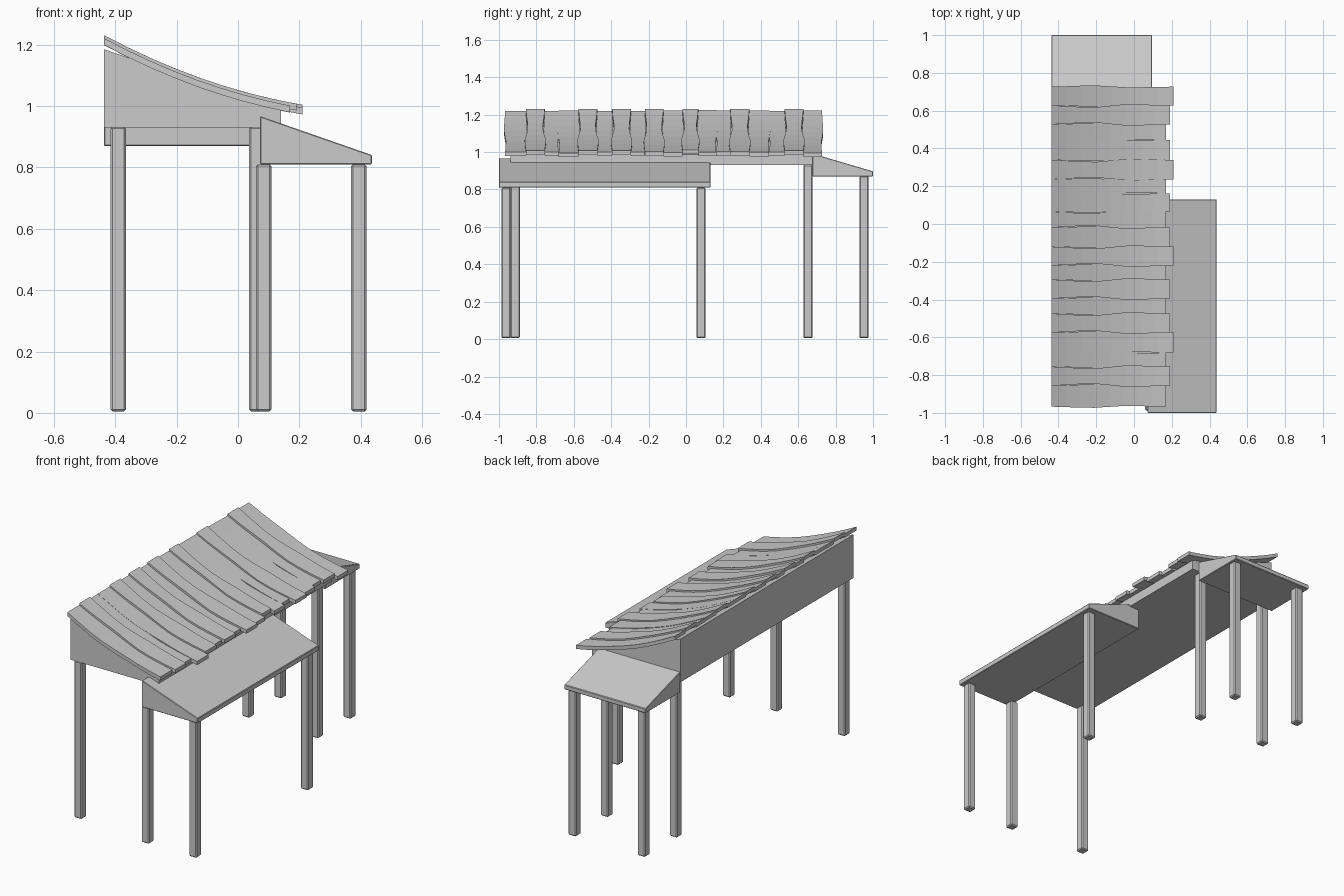
import bpy, bmesh, random
from mathutils import Vector

if "Cube" in bpy.data.objects:
    bpy.data.objects.remove(bpy.data.objects["Cube"])

random.seed(4)


def finish(name, bm, bevel=0.0):
    bmesh.ops.recalc_face_normals(bm, faces=bm.faces)
    me = bpy.data.meshes.new(name)
    bm.to_mesh(me)
    bm.free()
    ob = bpy.data.objects.new(name, me)
    bpy.context.collection.objects.link(ob)
    if bevel:
        mod = ob.modifiers.new("bevel", "BEVEL")
        mod.width = bevel
        mod.segments = 1
    return ob


def prism(name, profile, axis, lo, hi, bevel=0.0):
    """Extrude a profile of (horizontal, z) points along 'x' or 'y'."""
    bm = bmesh.new()
    place = (lambda h, z: (lo, h, z)) if axis == "x" else (lambda h, z: (h, lo, z))
    face = bm.faces.new([bm.verts.new(place(h, z)) for h, z in profile])
    ext = bmesh.ops.extrude_face_region(bm, geom=[face])
    move = Vector((hi - lo, 0, 0)) if axis == "x" else Vector((0, hi - lo, 0))
    bmesh.ops.translate(bm, vec=move,
                        verts=[g for g in ext["geom"] if isinstance(g, bmesh.types.BMVert)])
    return finish(name, bm, bevel)


# main wedge body
prism("main_body", [(-0.437, 0.93), (0.14, 0.93), (0.14, 0.986), (-0.437, 1.185)],
      "y", -0.938, 0.677)

# lean-to on the right side
prism("side_lean_to", [(0.072, 0.81), (0.437, 0.81), (0.437, 0.84), (0.072, 0.967)],
      "y", -1.0, 0.13, 0.003)

# lean-to at the back
prism("back_lean_to", [(0.677, 0.87), (1.0, 0.87), (1.0, 0.897), (0.677, 0.992)],
      "x", -0.437, 0.095, 0.003)

# square chamfered legs: centre x, centre y, top
LEGS = [
    ("side_leg", 0.084, -0.962, 0.81), ("side_leg", 0.394, -0.962, 0.81),
    ("side_leg", 0.394, 0.08, 0.81),
    ("main_leg", -0.39, -0.913, 0.932), ("main_leg", -0.39, 0.652, 0.932),
    ("main_leg", 0.061, 0.652, 0.932),
    ("back_leg", -0.39, 0.952, 0.872), ("back_leg", 0.061, 0.952, 0.872),
]
for name, x, y, top in LEGS:
    r = 0.025
    prism(name, [(x - r, 0.005), (x + r, 0.005), (x + r, top), (x - r, top)],
          "y", y - r, y + r, 0.006)


# sagging roof planks
def roof_z(x):
    return 1.225 - 0.427 * (x + 0.437) + 0.282 * (x + 0.437) * (x + 0.06)


EDGES = [-0.967, -0.856, -0.755, -0.681, -0.575, -0.474, -0.395, -0.294, -0.22, -0.12,
         -0.019, 0.066, 0.162, 0.236, 0.339, 0.445, 0.527, 0.628, 0.727]
ENDS = [.17, .19, .17, .21, .19, .17, .19, .17, .21, .19, .17, .19, .17, .21, .19, .17, .19, .21]
RAISED = {1, 4, 6, 8, 10, 13, 16}
STATIONS = 9
THICK = 0.022

for i, end in enumerate(ENDS):
    lift = 0.006 if i in RAISED else -0.003 + random.uniform(-0.002, 0.002)
    sign = 1 if i in RAISED else -0.6
    bm = bmesh.new()
    rings = []
    for s in range(STATIONS):
        u = s / (STATIONS - 1)
        x = -0.437 + u * (end + 0.437)
        # narrow in the upper part, slightly wide in the lower part
        pinch = sign * 0.012 * (max(0, 1 - abs(u - 0.33) / 0.3)
                                - 0.6 * max(0, 1 - abs(u - 0.66) / 0.3))
        z = roof_z(x) + lift
        a, b = EDGES[i] + pinch, EDGES[i + 1] - pinch
        rings.append([bm.verts.new(p) for p in (
            (x, a, z), (x, b, z), (x, b, z - THICK), (x, a, z - THICK))])
    for p, q in zip(rings, rings[1:]):
        for k in range(4):
            bm.faces.new((p[k], p[(k + 1) % 4], q[(k + 1) % 4], q[k]))
    bm.faces.new(rings[0])
    bm.faces.new(rings[-1])
    finish("roof_plank", bm)
